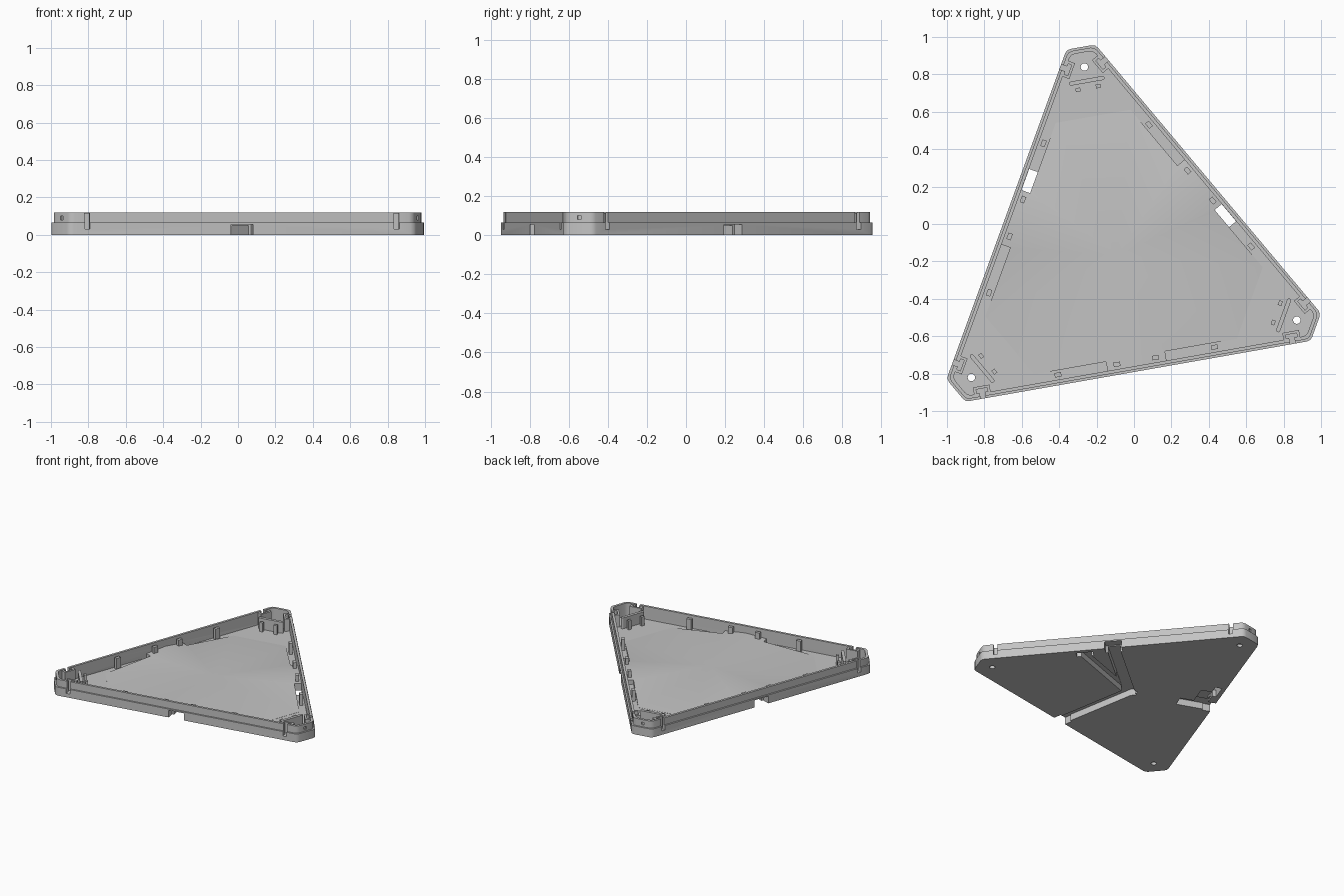
import bpy, bmesh, math
from mathutils import Matrix, Vector

if "Cube" in bpy.data.objects:
    bpy.data.objects.remove(bpy.data.objects["Cube"])

APOTHEM, CORNER = 0.632, 1.128      # centre to long side, centre to cut corner
FLOOR, STEP, TOP = 0.02, 0.065, 0.12

grey = bpy.data.materials.new("light grey plastic")
grey.use_nodes = True
grey.diffuse_color = (0.55, 0.55, 0.55, 1)
grey.node_tree.nodes["Principled BSDF"].inputs["Base Color"].default_value = grey.diffuse_color


def turn(k):
    """Frame of side k: the side lies towards -y, the opposite corner towards +y."""
    return Matrix.Translation((-0.088, -0.165, 0)) @ Matrix.Rotation(math.radians(10 + 120 * k), 4, "Z")


def finish(name, bm):
    bmesh.ops.recalc_face_normals(bm, faces=bm.faces)
    mesh = bpy.data.meshes.new(name)
    bm.to_mesh(mesh)
    bm.free()
    obj = bpy.data.objects.new(name, mesh)
    bpy.context.collection.objects.link(obj)
    mesh.materials.append(grey)
    return obj


def box(bm, frame, x, y, z):
    mid = [(a + b) / 2 for a, b in (x, y, z)]
    size = [b - a for a, b in (x, y, z)]
    bmesh.ops.create_cube(bm, size=1, matrix=frame @ Matrix.Translation(mid) @ Matrix.Diagonal(size + [1]))


def side_box(bm, k, u, v, z):
    """Box beside wall k: u runs along the wall, v inward from its outer face."""
    box(bm, turn(k), u, (v[0] - APOTHEM, v[1] - APOTHEM), z)


def outline(inset):
    """Rounded triangle with cut corners, moved inward by inset."""
    a = APOTHEM - inset
    half = (CORNER - inset - a / 2) / math.cos(math.radians(30))
    pts = [turn(k) @ Vector((s * half, -a, 0)) for k in range(3) for s in (-1, 1)]
    loop = []
    for i, p in enumerate(pts):
        before = p + (pts[i - 1] - p).normalized() * 0.022
        after = p + (pts[(i + 1) % 6] - p).normalized() * 0.022
        loop += [before, (before + 2 * p + after) / 4, after]
    return loop


# Tray: stepped outer wall, rim, inner wall and base
bm = bmesh.new()
rings = []
for inset, z in ((0, 0), (0, STEP), (0.012, STEP), (0.012, TOP), (0.03, TOP), (0.03, FLOOR)):
    rings.append([bm.verts.new((p.x, p.y, z)) for p in outline(inset)])
for low, high in zip(rings, rings[1:]):
    for i in range(len(low)):
        bm.faces.new((low[i - 1], low[i], high[i], high[i - 1]))
bm.faces.new(rings[0])
bm.faces.new(rings[-1])
tray = finish("tray", bm)

# Raised floor: highest at the middle and at each side's midpoint, falling to the corners
bm = bmesh.new()
top, bottom = [], []
for k in range(3):
    for u, v in ((-0.55, 0.08), (-0.16, 0.08), (-0.16, 0.025), (0, 0.025),
                 (0.16, 0.025), (0.16, 0.08), (0.55, 0.08)):
        z = FLOOR + 0.001 + 0.045 * (1 - abs(u) / 0.55)
        p = turn(k) @ Vector((u, v - APOTHEM, z))
        top.append(bm.verts.new(p))
        bottom.append(bm.verts.new((p.x, p.y, 0.01)))
peak = bm.verts.new(turn(0) @ Vector((0, 0, 0.07)))
for i in range(len(top)):
    bm.faces.new((top[i - 1], top[i], peak))
    bm.faces.new((bottom[i - 1], bottom[i], top[i], top[i - 1]))
bm.faces.new(bottom)
floor = finish("raised_floor", bm)

# Latch housings at both ends of every wall
bm = bmesh.new()
for k in range(3):
    for s in (-0.84, 0.84):
        side_box(bm, k, (s - 0.045, s + 0.045), (0.02, 0.068), (0.015, 0.115))
housings = finish("latch_housings", bm)

# Cutter for cable notches and channels
bm = bmesh.new()
for k, reach in enumerate((0.68, 0.68, 0.26)):
    side_box(bm, k, (-0.06, 0.06), (-0.02, 0.06), (-0.05, 0.055))
    side_box(bm, k, (-0.045, 0.045), (0.04, reach), (-0.05, 0.05))
for k in (1, 2):
    side_box(bm, k, (-0.27, -0.15), (0.031, 0.08), (-0.05, 0.1))
# Slanted channel from the middle to the side opening
slant = turn(1) @ Matrix.Rotation(-math.atan2(0.21, 0.57), 4, "Z")
box(bm, slant, (-0.035, 0.035), (-0.6, 0), (-0.05, 0.045))
side_box(bm, 2, (-0.2, 0), (0.06, 0.16), (-0.05, 0.035))
channels = finish("channel_cutter", bm)

# Cutter for latch slots, corner dimples and screw holes
bm = bmesh.new()
for k in range(3):
    for s in (-0.84, 0.84):
        side_box(bm, k, (s - 0.014, s + 0.014), (-0.02, 0.045), (0.03, 0.2))
        side_box(bm, k, (s - 0.03, s + 0.03), (0.034, 0.054), (0.03, 0.2))
    box(bm, turn(k), (-0.01, 0.01), (1.106, 1.15), (0.08, 0.1))
    bmesh.ops.create_cone(bm, cap_ends=True, segments=20, radius1=0.02, radius2=0.02, depth=0.2,
                          matrix=turn(k) @ Matrix.Translation((0, 1.02, 0)))
slots = finish("slot_cutter", bm)


def cut(obj, cutter):
    mod = obj.modifiers.new("cut", "BOOLEAN")
    mod.operation, mod.solver, mod.object = "DIFFERENCE", "EXACT", cutter
    mod.use_self = True
    bpy.context.view_layer.objects.active = obj
    bpy.ops.object.modifier_apply(modifier=mod.name)


cut(tray, channels)
cut(floor, channels)
cut(tray, slots)
cut(housings, slots)
for cutter in (channels, slots):
    bpy.data.objects.remove(cutter)

# Snap posts along the walls
bm = bmesh.new()
for k in range(3):
    for u in (-0.425, -0.105, 0.105, 0.425):
        side_box(bm, k, (u - 0.018, u + 0.018), (0.044, 0.068), (0.015, 0.105))
finish("snap_posts", bm)

# Corner ribs with a pair of posts each
bm = bmesh.new()
for k in range(3):
    box(bm, turn(k), (-0.085, 0.085), (0.934, 0.956), (0.015, 0.105))
    for s in (-1, 1):
        bmesh.ops.create_cone(bm, cap_ends=True, segments=12, radius1=0.011, radius2=0.011, depth=0.09,
                              matrix=turn(k) @ Matrix.Translation((s * 0.085, 0.945, 0.06)))
        box(bm, turn(k), (s * 0.055 - 0.013, s * 0.055 + 0.013), (0.896, 0.916), (0.015, 0.09))
finish("corner_ribs", bm)

# Smooth the rounded corners and floor, keep the edges sharp
bpy.ops.object.select_all(action="DESELECT")
for obj in (tray, floor):
    obj.select_set(True)
bpy.context.view_layer.objects.active = tray
bpy.ops.object.shade_smooth_by_angle(angle=math.radians(35))
